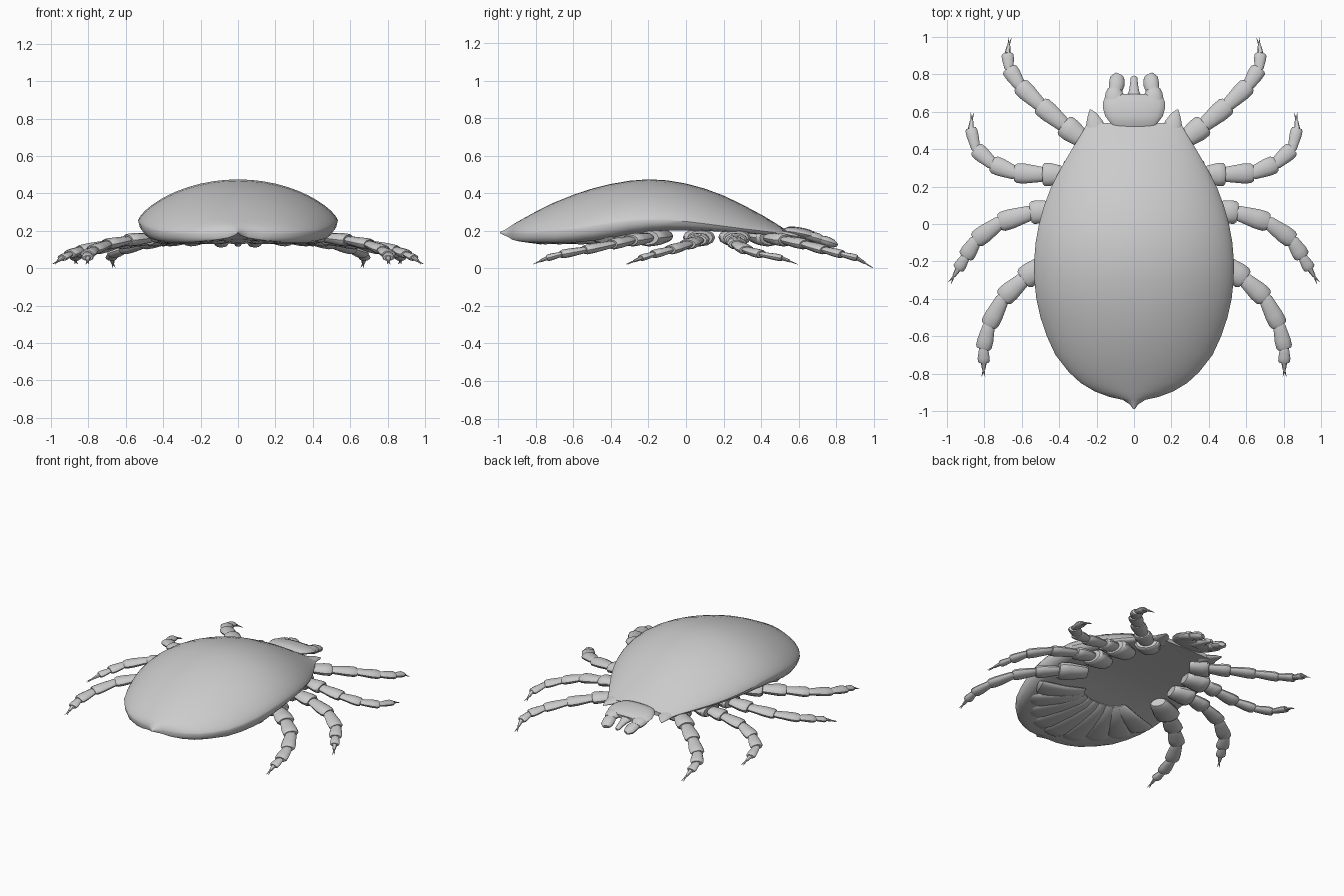
import bpy, bmesh, math
from mathutils import Vector


def finish(name, bm, angle=40):
    bmesh.ops.recalc_face_normals(bm, faces=bm.faces)
    me = bpy.data.meshes.new(name)
    bm.to_mesh(me)
    bm.free()
    ob = bpy.data.objects.new(name, me)
    bpy.context.collection.objects.link(ob)
    bpy.ops.object.select_all(action='DESELECT')
    ob.select_set(True)
    bpy.context.view_layer.objects.active = ob
    bpy.ops.object.shade_smooth_by_angle(angle=math.radians(angle))
    return ob


def skin(bm, rings):
    # joins closed rings of points and caps both ends
    vs = [[bm.verts.new(p) for p in r] for r in rings]
    n = len(vs[0])
    for a, b in zip(vs, vs[1:]):
        for i in range(n):
            j = (i + 1) % n
            bm.faces.new((a[i], a[j], b[j], b[i]))
    bm.faces.new(vs[0])
    bm.faces.new(vs[-1])


def tube(bm, rows, n=12):
    # rows: (point, half width, half height)
    pts = [Vector(r[0]) for r in rows]
    rings = []
    for i, (_, w, h) in enumerate(rows):
        d = (pts[min(i + 1, len(pts) - 1)] - pts[max(i - 1, 0)]).normalized()
        side = d.cross(Vector((0, 0, 1))).normalized()
        up = side.cross(d)
        rings.append([pts[i] + side * w * math.cos(t) + up * h * math.sin(t)
                      for t in (2 * math.pi * k / n for k in range(n))])
    skin(bm, rings)


# Domed body: y, half width, rim z, top z, underside z
stations = [
    (-.99, .004, .19, .194, .186), (-.965, .022, .188, .205, .175),
    (-.94, .06, .187, .222, .163), (-.925, .13, .186, .232, .153),
    (-.895, .21, .186, .25, .145), (-.85, .285, .187, .275, .138),
    (-.79, .35, .19, .308, .136), (-.7, .42, .196, .352, .134),
    (-.6, .466, .207, .392, .138), (-.5, .5, .222, .425, .147),
    (-.4, .522, .238, .45, .162), (-.3, .533, .25, .467, .182),
    (-.2, .534, .256, .475, .195), (-.1, .526, .256, .469, .203),
    (0, .508, .25, .452, .203), (.1, .48, .238, .425, .2),
    (.2, .442, .225, .388, .195), (.3, .39, .212, .34, .188),
    (.4, .332, .2, .287, .18), (.48, .282, .19, .239, .172),
    (.54, .25, .18, .2, .166)]
rings = []
for y, w, r, t, b in stations:
    ring = []
    for k in range(25):
        a = math.pi * k / 24
        ring.append((w * math.cos(a), y, r + (t - r) * max(math.sin(a), 0) ** 1.45))
    under = [(.985, .45), (.95, .8), (.87, 1), (.6, .95), (.3, .85)]
    ring += [(-w * f, y, r + (b - r) * g) for f, g in under]
    ring.append((0, y, r + (b - r) * .8))
    ring += [(w * f, y, r + (b - r) * g) for f, g in reversed(under)]
    rings.append(ring)
bm = bmesh.new()
skin(bm, rings)
finish("body", bm)

# Pointed shoulders beside the head
bm = bmesh.new()
for s in (-1, 1):
    tube(bm, [((s * .19, .46, .185), .06, .022), ((s * .212, .54, .18), .046, .016),
              ((s * .222, .58, .174), .028, .01), ((s * .234, .612, .167), .004, .003)])
finish("shoulder_points", bm)

# Fan of broad ribs under the rear
bm = bmesh.new()
for k in range(-4, 5):
    a = math.radians(k * 19)
    sx, cy = math.sin(a), math.cos(a)
    rows = []
    for f, z, w, h in ((0, .18, .03, .006), (.12, .165, .046, .018), (.45, .15, .064, .02),
                       (.8, .148, .08, .02), (.94, .155, .072, .017), (1, .168, .045, .006)):
        rows.append(((sx * (.16 + .31 * f), -.3 - cy * (.08 + .5 * f), z), w, h))
    tube(bm, rows, 14)
finish("belly_ribs", bm)

# Head base, feelers and mouth spike
bm = bmesh.new()
tube(bm, [((0, .515, .195), .11, .014), ((0, .545, .197), .13, .025), ((0, .575, .193), .153, .03),
          ((0, .62, .185), .166, .031), ((0, .655, .177), .165, .029),
          ((0, .68, .17), .15, .025), ((0, .69, .167), .12, .016)], 20)
finish("head_base", bm)
bm = bmesh.new()
for s in (-1, 1):
    tube(bm, [((s * .1, .64, .176), .055, .022), ((s * .104, .68, .167), .053, .027),
              ((s * .106, .705, .159), .045, .027), ((s * .105, .722, .153), .036, .022)])
    tube(bm, [((s * .1, .712, .154), .036, .022), ((s * .093, .745, .145), .042, .027),
              ((s * .088, .778, .133), .04, .024), ((s * .078, .798, .124), .024, .012)])
finish("feelers", bm)
bm = bmesh.new()
tube(bm, [((0, .62, .17), .06, .022), ((0, .68, .158), .042, .022), ((0, .71, .15), .027, .019),
          ((0, .75, .138), .021, .016), ((0, .782, .126), .018, .012), ((0, .79, .123), .01, .008)])
finish("mouth_spike", bm)

# Legs: joint positions in plan, heights shared along the leg
legs = {
    "leg_1": [(.17, .37), (.265, .445), (.375, .53), (.50, .635), (.61, .74), (.668, .83), (.677, .91), (.664, .995)],
    "leg_2": [(.24, .235), (.385, .265), (.485, .265), (.635, .272), (.755, .32), (.845, .40), (.872, .51), (.865, .595)],
    "leg_3": [(.28, .05), (.42, .075), (.55, .06), (.715, .01), (.845, -.085), (.90, -.175), (.94, -.24), (.985, -.315)],
    "leg_4": [(.31, -.12), (.47, -.205), (.59, -.295), (.70, -.395), (.775, -.54), (.805, -.665), (.803, -.74), (.805, -.815)]}
heights = [.172, .163, .15, .128, .098, .075, .055, .02]
halfw = [.084, .062, .053, .048, .043, .032, .02]
flat = [.56, .56, .55, .54, .54, .56, .6]
shape = [(-.04, .62), (.05, .76), (.3, .86), (.65, 1), (.92, 1), (1.02, .82)]
for name, plan in legs.items():
    tip = .003 if name == "leg_1" else .022
    for s, label in ((-1, "left"), (1, "right")):
        bm = bmesh.new()
        p = [Vector((s * x, y, z)) for (x, y), z in zip(plan, heights)]
        p[7].z = tip
        for i in range(6):
            tube(bm, [(p[i].lerp(p[i + 1], f), halfw[i] * g, halfw[i] * g * flat[i])
                      for f, g in shape])
        # foot and its pair of claws
        foot = p[6].lerp(p[7], .5)
        tube(bm, [(p[6], .016, .011), (foot, .009, .007)], 8)
        d = p[7] - foot
        side = d.cross(Vector((0, 0, 1))).normalized()
        for c in (-1, 1):
            tube(bm, [(foot - d * .1, .005, .005),
                      (foot + d * .5 + side * c * .004, .0035, .0035),
                      (p[7] + side * c * .009, .001, .001)], 6)
        finish(f"{name}_{label}", bm)
